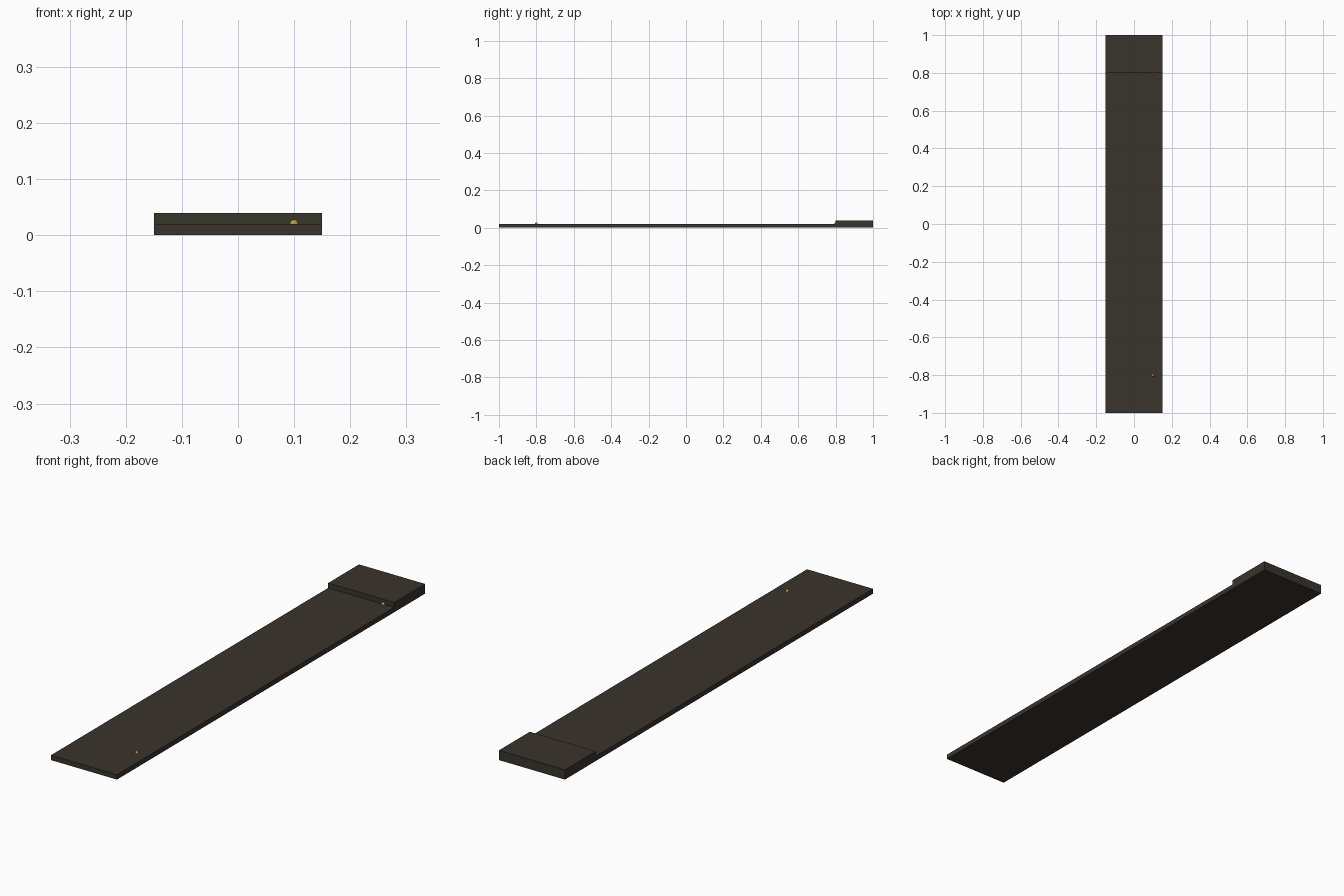
import bpy
import bmesh
from mathutils import Matrix

if "Cube" in bpy.data.objects:
    bpy.data.objects.remove(bpy.data.objects["Cube"])


def material(name, rgb):
    m = bpy.data.materials.new(name)
    m.diffuse_color = (*rgb, 1)
    m.use_nodes = True
    m.node_tree.nodes["Principled BSDF"].inputs["Base Color"].default_value = m.diffuse_color
    return m


wood = material("dark_brown", (0.042, 0.033, 0.025))
green = material("dark_olive", (0.037, 0.037, 0.024))
brass = material("brass", (0.50, 0.32, 0.06))


def finish(name, bm, mats):
    mesh = bpy.data.meshes.new(name)
    bm.to_mesh(mesh)
    bm.free()
    for m in mats:
        mesh.materials.append(m)
    ob = bpy.data.objects.new(name, mesh)
    bpy.context.collection.objects.link(ob)
    return ob


# Plank with raised end block: side profile extruded across the width
bm = bmesh.new()
profile = [(-1, 0), (1, 0), (1, 0.04), (0.8, 0.04), (0.8, 0.02), (-1, 0.02)]
face = bm.faces.new([bm.verts.new((-0.15, y, z)) for y, z in profile])
ext = bmesh.ops.extrude_face_region(bm, geom=[face])
bmesh.ops.translate(bm, vec=(0.3, 0, 0),
                    verts=[g for g in ext["geom"] if isinstance(g, bmesh.types.BMVert)])
bmesh.ops.recalc_face_normals(bm, faces=bm.faces[:])
# Olive front of the raised block
for f in bm.faces:
    if f.normal.y < -0.9 and f.calc_center_median().y > 0:
        f.material_index = 1
finish("stepped_plank", bm, [wood, green])

# Small brass studs near each end
for name, y in (("front_stud", -0.8), ("back_stud", 0.8)):
    bm = bmesh.new()
    bmesh.ops.create_uvsphere(bm, u_segments=12, v_segments=8, radius=0.008,
                              matrix=Matrix.Translation((0.1, y, 0.02)))
    finish(name, bm, [brass])
